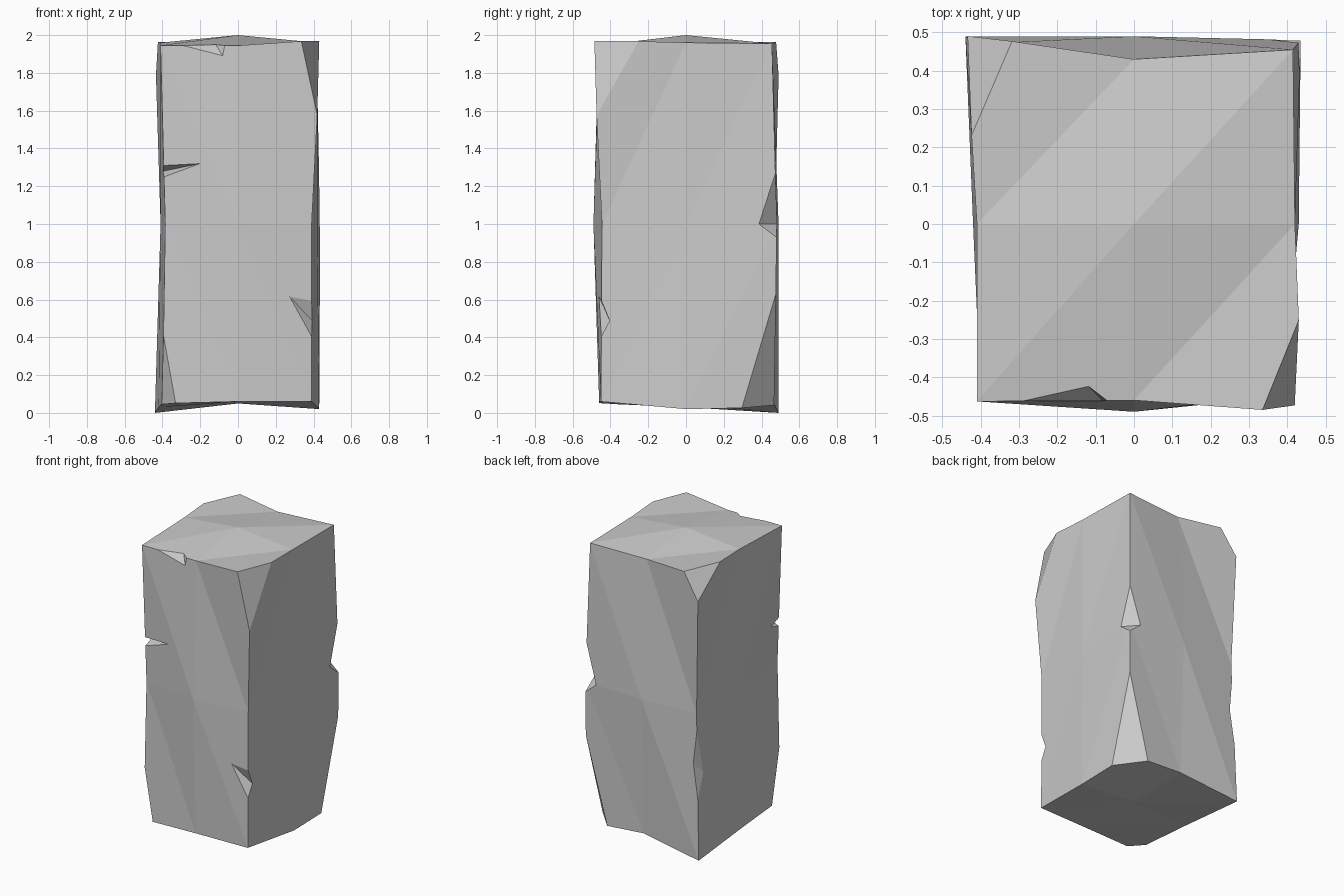
import bpy
import bmesh
from itertools import product
from mathutils import Vector

default_cube = bpy.data.objects.get("Cube")
if default_cube:
    bpy.data.objects.remove(default_cube, do_unlink=True)

# Stone colour
stone = bpy.data.materials.new("pale grey stone")
stone.use_nodes = True
grey = (0.6, 0.6, 0.6, 1.0)
stone.diffuse_color = grey
stone.node_tree.nodes["Principled BSDF"].inputs["Base Color"].default_value = grey

# Uneven block: nine points per level, listed left to right, front to back
bottom_level = [
    (-.40, -.46, .05), (0, -.46, .06), (.39, -.45, .06),
    (-.42, 0, .03), (0, 0, .05), (.43, 0, .02),
    (-.44, .49, 0), (0, .46, .06), (.43, .47, .03)]
middle_level = [
    (-.385, -.45, 1), (0, -.49, 1), (.39, -.445, 1),
    (-.41, 0, 1), None, (.42, 0, 1),
    (-.41, .47, 1), (0, .49, 1), (.435, .48, 1)]
top_level = [
    (-.41, -.463, 1.945), (0, -.46, 1.945), (.44, -.493, 1.975),
    (-.41, 0, 1.96), (0, 0, 2), (.42, 0, 1.96),
    (-.44, .495, 1.97), (0, .43, 1.945), (.415, .455, 1.955)]


def build_block():
    bm = bmesh.new()
    lattice = {}
    for k, level in enumerate((bottom_level, middle_level, top_level)):
        for n, point in enumerate(level):
            if point:
                lattice[n % 3, n // 3, k] = bm.verts.new(point)
    # Each side is four quads split along a diagonal; opposite sides mirror it
    for axis, side, i, j in product(range(3), (0, 2), (0, 1), (0, 1)):
        def corner(u, v):
            key = [u, v]
            key.insert(axis, side)
            return lattice[tuple(key)]
        a, b = corner(i, j), corner(i + 1, j)
        c, d = corner(i + 1, j + 1), corner(i, j + 1)
        if side == 2:
            triangles = ((a, b, c), (a, c, d))
        else:
            triangles = ((a, b, d), (b, c, d))
        for triangle in triangles:
            bm.faces.new(triangle)
    bmesh.ops.recalc_face_normals(bm, faces=bm.faces)
    return bm


def chip_corner(bm, points):
    """Slice off a corner along the plane through three points."""
    p, q, r = map(Vector, points)
    normal = (q - p).cross(r - p).normalized()
    if normal.dot(p - Vector((0, 0, 1))) < 0:
        normal.negate()
    cut = bmesh.ops.bisect_plane(
        bm, geom=bm.verts[:] + bm.edges[:] + bm.faces[:],
        plane_co=p, plane_no=normal, clear_outer=True)
    edges = [e for e in cut["geom_cut"] if isinstance(e, bmesh.types.BMEdge)]
    bmesh.ops.contextual_create(bm, geom=edges)
    bmesh.ops.recalc_face_normals(bm, faces=bm.faces)


def finish(bm, name):
    mesh = bpy.data.meshes.new(name)
    bm.to_mesh(mesh)
    bm.free()
    obj = bpy.data.objects.new(name, mesh)
    bpy.context.collection.objects.link(obj)
    mesh.materials.append(stone)
    return obj


def cut_notch(block, tip_a, tip_b, start, end):
    """Cut a wedge whose crease joins two tips and opens along an edge."""
    a, b = Vector(tip_a), Vector(tip_b)
    crease = (a + b) / 2
    outer = [crease + (Vector(p) - crease) * 1.6 for p in (start, end)]
    bm = bmesh.new()
    verts = [bm.verts.new(p) for p in (a, b, *outer)]
    bmesh.ops.convex_hull(bm, input=verts)
    bmesh.ops.recalc_face_normals(bm, faces=bm.faces)
    cutter = finish(bm, "notch_cutter")
    cutter.hide_render = True
    modifier = block.modifiers.new("notch", 'BOOLEAN')
    modifier.operation = 'DIFFERENCE'
    modifier.solver = 'EXACT'
    modifier.object = cutter
    bpy.context.view_layer.objects.active = block
    bpy.ops.object.modifier_apply(modifier=modifier.name)
    bpy.data.objects.remove(cutter, do_unlink=True)


# Broken corners: two at the top, two at the bottom
corner_chips = [
    [(.335, -.485, 1.97), (.43, -.25, 1.97), (.42, -.475, 1.57)],
    [(-.32, .47, 1.965), (-.42, .24, 1.965), (-.433, .49, 1.79)],
    [(.433, .473, .62), (.43, .30, .04), (.28, .465, .05)],
    [(-.393, -.456, .40), (-.33, -.46, .05), (-.405, -.36, .04)]]

# Notches knocked out of the edges
edge_notches = [
    [(-.20, -.475, 1.32), (-.395, -.36, 1.28), (-.39, -.455, 1.31), (-.39, -.455, 1.25)],
    [(.26, -.467, .63), (.40, -.40, .48), (.39, -.45, .60), (.39, -.45, .40)],
    [(-.08, -.463, 1.89), (-.12, -.422, 1.952), (-.29, -.462, 1.945), (-.07, -.461, 1.945)],
    [(.433, .385, 1), (.35, .482, 1), (.43, .473, 1.27), (.435, .479, .93)],
    [(-.425, .41, .57), (-.39, .48, .66), (-.414, .472, .88), (-.427, .481, .42)]]

block_mesh = build_block()
for chip in corner_chips:
    chip_corner(block_mesh, chip)
stone_block = finish(block_mesh, "stone_block")
for notch in edge_notches:
    cut_notch(stone_block, *notch)
